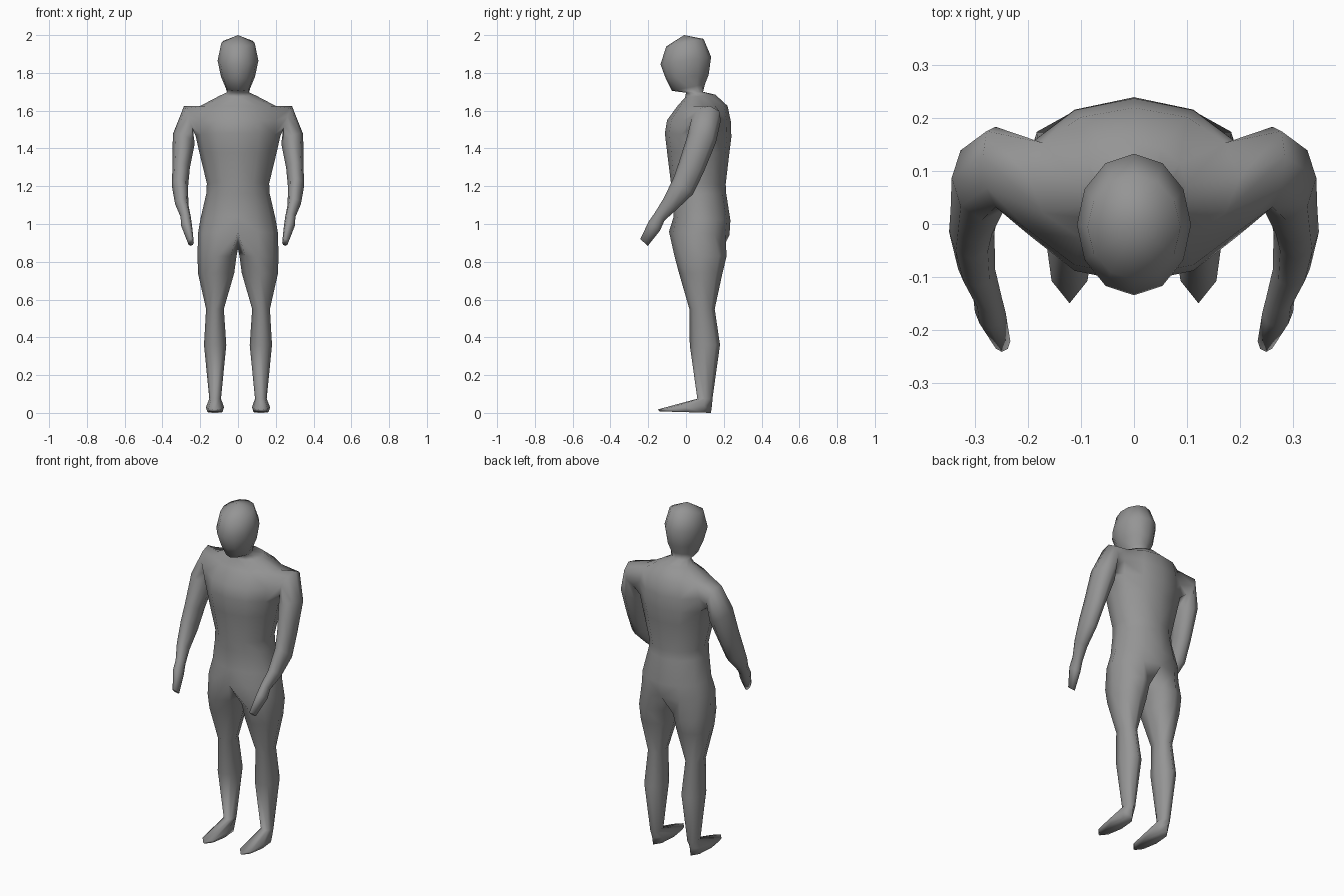
import bpy, bmesh
from math import sin, cos, pi
from mathutils import Vector

if "Cube" in bpy.data.objects:
    bpy.data.objects.remove(bpy.data.objects["Cube"])

grey = bpy.data.materials.new("mid_grey")
grey.use_nodes = True
grey.diffuse_color = (0.3, 0.3, 0.3, 1)
grey.node_tree.nodes["Principled BSDF"].inputs["Base Color"].default_value = (0.3, 0.3, 0.3, 1)

bm = bmesh.new()


def half_ring(width, front, back):
    """Seven points from the front centre line round the left side to the back."""
    f, b = Vector((0, *front)), Vector((0, *back))
    pts = []
    for i in range(7):
        a = -pi / 2 + i * pi / 6
        p = f.lerp(b, (1 + sin(a)) / 2)
        p.x = width * cos(a) if 0 < i < 6 else 0
        pts.append(bm.verts.new(p))
    return pts


def limb_ring(centre, u, v, start=0):
    """Eight points round a centre, spanned by two half axes."""
    c, u, v = Vector(centre), Vector(u), Vector(v)
    return [bm.verts.new(c + u * cos(start + k * pi / 4) + v * sin(start + k * pi / 4))
            for k in range(8)]


def limb(loop, rings):
    """Bridge from a body opening along the rings and close the end."""
    for ring in rings:
        for k in range(8):
            n = (k + 1) % 8
            bm.faces.new((loop[k], loop[n], ring[n], ring[k]))
        loop = ring
    bm.faces.new(loop)


# Head and torso, crown to pelvis: half width, front (y, z), back (y, z)
sections = [
    (0.088, (-0.105, 1.94), (0.093, 1.98)),
    (0.108, (-0.135, 1.845), (0.133, 1.885)),
    (0.09, (-0.107, 1.77), (0.12, 1.79)),
    (0.066, (-0.075, 1.705), (0.1, 1.74)),
    (0.058, (0.0, 1.695), (0.09, 1.70)),
    (0.1, (-0.005, 1.67), (0.155, 1.685)),
    (0.2, (-0.045, 1.625), (0.22, 1.625)),
    (0.225, (-0.1, 1.55), (0.238, 1.54)),
    (0.225, (-0.112, 1.48), (0.24, 1.46)),
    (0.205, (-0.1, 1.38), (0.23, 1.38)),
    (0.165, (-0.08, 1.22), (0.21, 1.21)),
    (0.168, (-0.08, 1.16), (0.213, 1.16)),
    (0.198, (-0.065, 1.04), (0.235, 1.02)),
    (0.212, (-0.09, 0.96), (0.23, 0.94)),
]
body = [half_ring(*s) for s in sections]
TOP, MID, LOW = 6, 7, 8          # rows around the arm opening
for r in range(len(body) - 1):
    for c in range(6):
        if r in (TOP, MID) and c in (2, 3):
            continue
        bm.faces.new((body[r][c], body[r][c + 1], body[r + 1][c + 1], body[r + 1][c]))

# Crown
crown = bm.verts.new((0, -0.01, 2.0))
for c in range(6):
    bm.faces.new((body[0][c], body[0][c + 1], crown))

# Arm: shoulder, upper arm, elbow, forearm, wrist, hand, fingertips
opening = [body[TOP][3], body[TOP][4], body[MID][4], body[LOW][4],
           body[LOW][3], body[LOW][2], body[MID][2], body[TOP][2]]
limb(opening, [limb_ring(*a) for a in [
    ((0.262, 0.108, 1.558), (0.024, 0.02, 0.066), (0, 0.076, -0.01)),
    ((0.287, 0.083, 1.45), (0.058, 0.005, 0.025), (0, 0.075, -0.02)),
    ((0.301, 0.028, 1.30), (0.046, 0, 0.005), (0, 0.066, -0.025)),
    ((0.307, -0.015, 1.20), (0.043, 0, 0), (0, 0.052, -0.042)),
    ((0.298, -0.085, 1.105), (0.035, 0, 0), (0, 0.034, -0.03)),
    ((0.277, -0.14, 1.038), (0.027, 0, 0), (0, 0.026, -0.02)),
    ((0.272, -0.167, 0.99), (0.029, 0, 0), (0, 0.03, -0.024)),
    ((0.25, -0.222, 0.902), (0.016, 0, 0), (0, 0.02, -0.018)),
]])

# Leg: thigh, knee, calf, ankle, foot, sole
crotch = bm.verts.new((0, 0.08, 0.87))
limb(body[-1] + [crotch], [limb_ring((x, y, z), (rx, 0, 0), (0, ry, tilt), -3 * pi / 4)
                           for x, y, z, rx, ry, tilt in [
    (0.111, 0.077, 0.83, 0.103, 0.138, 0),
    (0.116, 0.078, 0.74, 0.096, 0.115, 0),
    (0.122, 0.085, 0.55, 0.047, 0.067, 0),
    (0.121, 0.1, 0.36, 0.059, 0.08, 0),
    (0.121, 0.1, 0.075, 0.031, 0.04, 0),
    (0.122, -0.006, 0.03, 0.048, 0.144, 0.012),
    (0.122, -0.004, 0.004, 0.04, 0.136, -0.004),
]])

bmesh.ops.recalc_face_normals(bm, faces=bm.faces)
mesh = bpy.data.meshes.new("human_figure")
bm.to_mesh(mesh)
bm.free()
mesh.materials.append(grey)
figure = bpy.data.objects.new("human_figure", mesh)
bpy.context.collection.objects.link(figure)

# Right side mirrors the left
mirror = figure.modifiers.new("mirror", "MIRROR")
mirror.use_clip = True
mirror.merge_threshold = 0.0005

bpy.context.view_layer.objects.active = figure
figure.select_set(True)
bpy.ops.object.shade_smooth()
